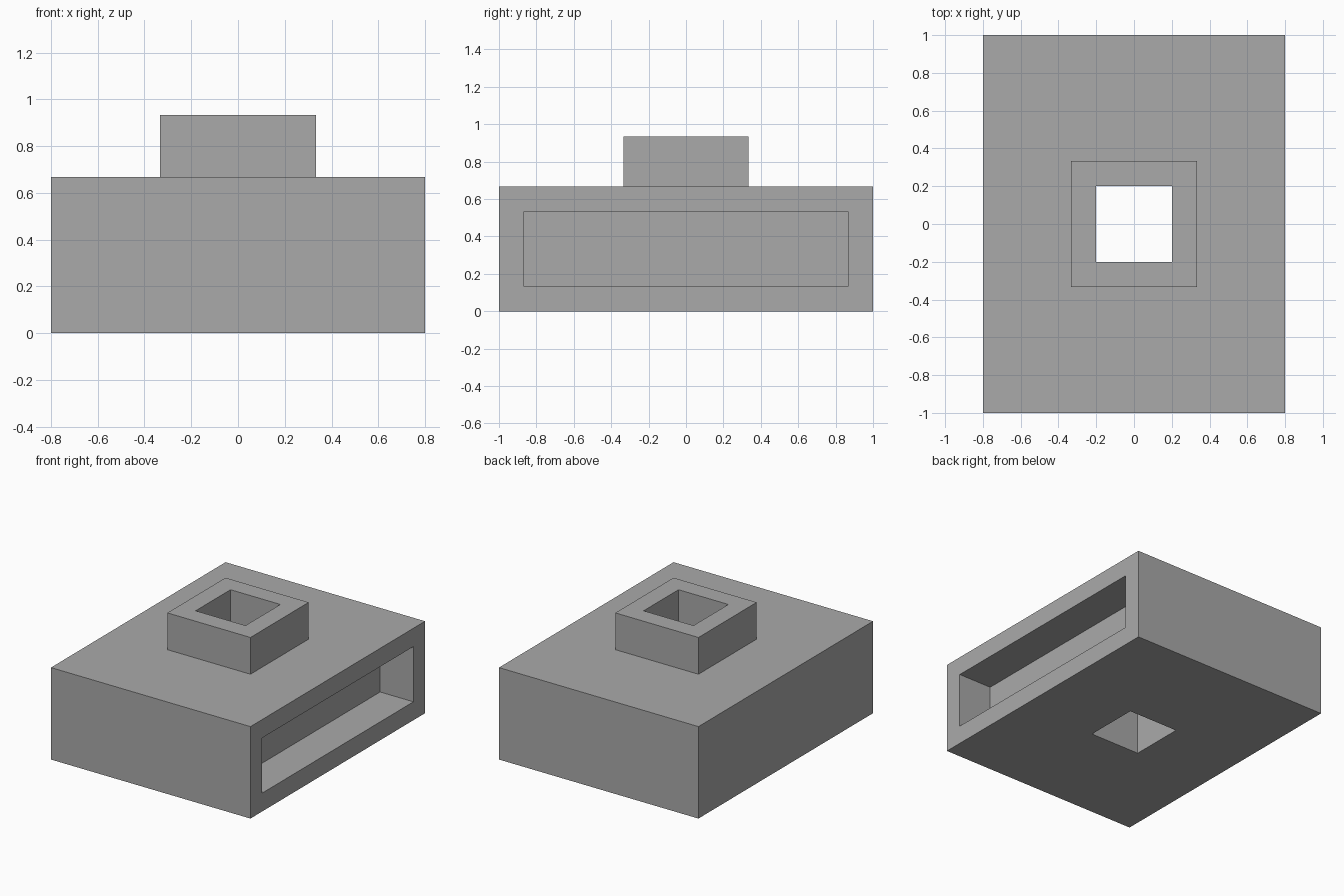
import bpy

default = bpy.data.objects.get("Cube")
if default:
    bpy.data.objects.remove(default, do_unlink=True)

grey = bpy.data.materials.new("plain grey")
grey.use_nodes = True
colour = (0.4, 0.4, 0.4, 1)
grey.diffuse_color = colour
grey.node_tree.nodes["Principled BSDF"].inputs["Base Color"].default_value = colour


def box(name, low, high):
    """Axis-aligned box between two corners."""
    bpy.ops.mesh.primitive_cube_add(size=1)
    obj = bpy.context.object
    obj.name = obj.data.name = name
    for v in obj.data.vertices:
        v.co = [h if c > 0 else l for c, l, h in zip(v.co, low, high)]
    obj.data.materials.append(grey)
    return obj


def combine(target, tool, operation):
    """Apply a boolean and drop the helper."""
    mod = target.modifiers.new(operation.lower(), "BOOLEAN")
    mod.operation, mod.solver, mod.object = operation, "EXACT", tool
    bpy.context.view_layer.objects.active = target
    bpy.ops.object.modifier_apply(modifier=mod.name)
    bpy.data.objects.remove(tool, do_unlink=True)


UNIT = 2 / 15  # wall thickness of the block
TOP = 5 * UNIT
NECK = 2.5 * UNIT
HOLE = 1.5 * UNIT

# Main block with the raised square neck
block = box("block_with_neck", (-0.8, -1, 0), (0.8, 1, TOP))
combine(block, box("neck", (-NECK, -NECK, TOP / 2), (NECK, NECK, 7 * UNIT)), "UNION")

# Square shaft through neck and block
combine(block, box("shaft_cutter", (-HOLE, -HOLE, -1), (HOLE, HOLE, 2)), "DIFFERENCE")

# Long shallow pocket in the left side
combine(block, box("pocket_cutter", (0.8 - 2 * UNIT, UNIT - 1, UNIT),
                   (1, 1 - UNIT, TOP - UNIT)), "DIFFERENCE")
